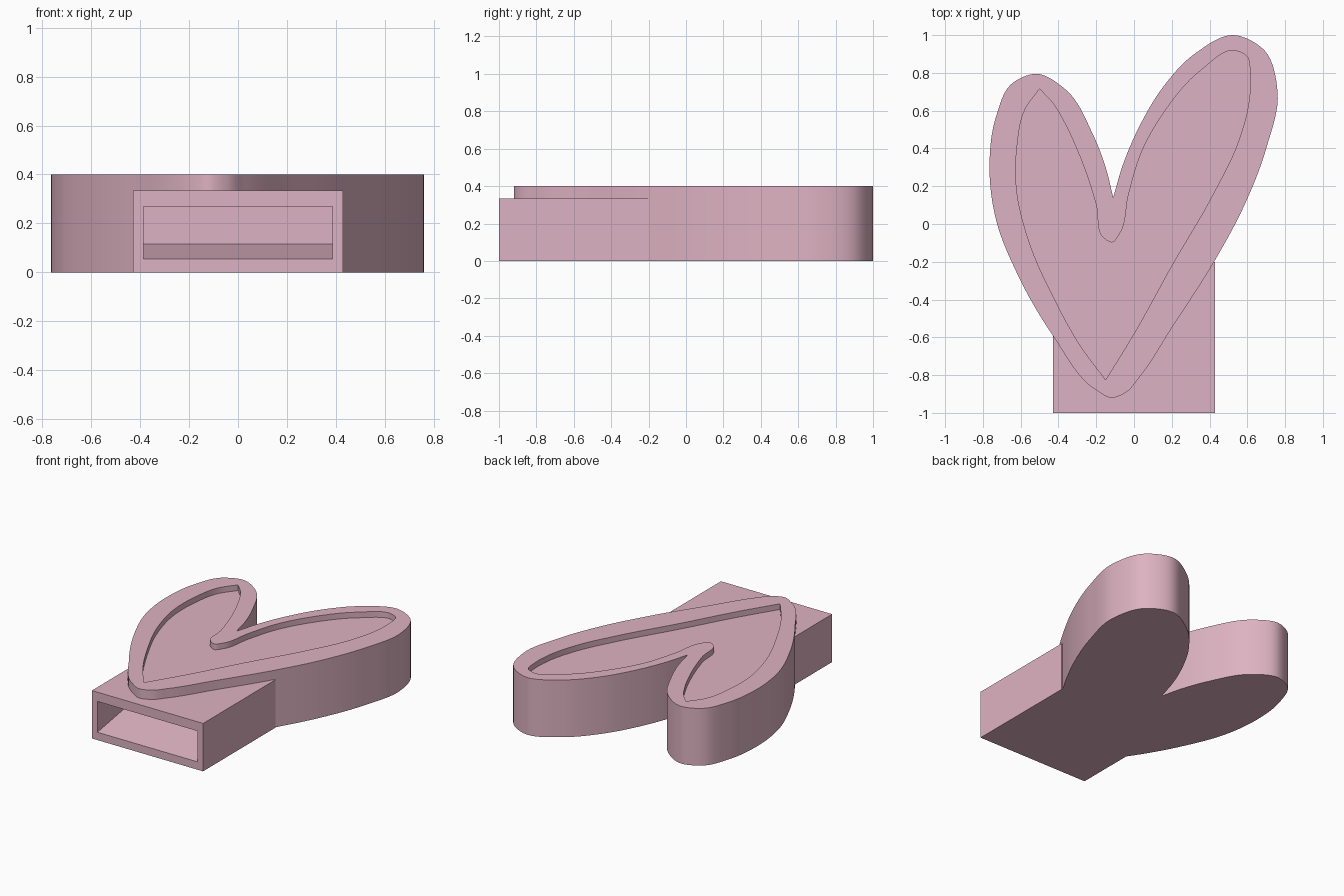
import bpy
import bmesh
import math
from mathutils import Vector

default = bpy.data.objects.get("Cube")
if default:
    bpy.data.objects.remove(default, do_unlink=True)

pink = bpy.data.materials.new("dusty pink")
pink.use_nodes = True
colour = (0.73, 0.45, 0.54, 1)
pink.diffuse_color = colour
pink.node_tree.nodes["Principled BSDF"].inputs["Base Color"].default_value = colour


def smooth_run(points, steps=8):
    """Chord-scaled spline through the points, leaving out the last one."""
    pts = [Vector(p) for p in points]
    last = len(pts) - 1
    tangents = []
    for i in range(last + 1):
        if 0 < i < last:
            before, after = pts[i] - pts[i - 1], pts[i + 1] - pts[i]
            a, b = before.length, after.length
            tangents.append((before / a * b + after / b * a) / (a + b))
        else:
            j = min(i, last - 1)
            tangents.append((pts[j + 1] - pts[j]).normalized())
    result = []
    for i in range(last):
        chord = (pts[i + 1] - pts[i]).length
        for k in range(steps):
            t = k / steps
            s = 1 - t
            result.append(pts[i] * (s * s * (1 + 2 * t))
                          + pts[i + 1] * (t * t * (3 - 2 * t))
                          + tangents[i] * (chord * t * s * s)
                          - tangents[i + 1] * (chord * t * t * s))
    return result


def prism(name, outline, offset, depth):
    """Extrude a closed 3D outline along the depth vector."""
    bm = bmesh.new()
    face = bm.faces.new([bm.verts.new(p) for p in outline])
    extruded = bmesh.ops.extrude_face_region(bm, geom=[face])
    moved = [g for g in extruded["geom"] if isinstance(g, bmesh.types.BMVert)]
    bmesh.ops.translate(bm, verts=moved, vec=depth)
    bmesh.ops.translate(bm, verts=bm.verts, vec=offset)
    bmesh.ops.recalc_face_normals(bm, faces=bm.faces)
    mesh = bpy.data.meshes.new(name)
    bm.to_mesh(mesh)
    bm.free()
    mesh.materials.append(pink)
    obj = bpy.data.objects.new(name, mesh)
    bpy.context.collection.objects.link(obj)
    return obj


def flat_shape(name, runs, bottom, top):
    outline = [p.to_3d() for run in runs for p in smooth_run(run)]
    return prism(name, outline, (0, 0, bottom), (0, 0, top - bottom))


def combine(target, tool, operation):
    """Apply a boolean and throw the tool away."""
    tool.hide_render = True
    mod = target.modifiers.new(operation, "BOOLEAN")
    mod.operation = operation
    mod.solver = "EXACT"
    mod.object = tool
    bpy.context.view_layer.objects.active = target
    bpy.ops.object.modifier_apply(modifier=mod.name)
    bpy.data.objects.remove(tool, do_unlink=True)


# Heart body: one smooth run from the notch, all the way round
heart_edge = [(-.11, .14), (-.06, .31), (.03, .52), (.15, .72), (.32, .9),
              (.53, 1), (.69, .92), (.76, .7), (.7, .4), (.58, .09),
              (.43, -.19), (.2, -.55), (.03, -.81), (-.04, -.89),
              (-.12, -.92), (-.2, -.88), (-.43, -.59), (-.62, -.26),
              (-.73, .02), (-.765, .3), (-.73, .57), (-.65, .74),
              (-.52, .795), (-.36, .71), (-.22, .48), (-.15, .3), (-.11, .14)]
heart = flat_shape("heart_body", [heart_edge], 0, 0.4)

# Shallow heart recess: corners at the bottom tip and the left lobe tip
tip, lobe = (-.15, -.825), (-.5, .715)
right_run = [tip, (0, -.58), (.2, -.22), (.42, .16), (.55, .43), (.61, .66),
             (.615, .79), (.595, .89), (.54, .917), (.35, .81), (.165, .6),
             (.04, .38), (-.03, .15), (-.075, -.05), (-.115, -.097),
             (-.16, -.075), (-.2, .1), (-.3, .39), (-.37, .54),
             (-.43, .64), lobe]
left_run = [lobe, (-.575, .61), (-.62, .4), (-.623, .2), (-.56, -.08),
            (-.42, -.4), (-.28, -.65), tip]
recess = flat_shape("recess_cutter", [right_run, left_run], 0.36, 0.5)

# Rectangular sleeve running into the heart
half = 0.43
sleeve = prism("sleeve", [(-half, -1, 0), (half, -1, 0), (half, -1, 0.335),
                          (-half, -1, 0.335)], (0, 0, 0), (0, 0.8, 0))

# Sleeve opening with a rising floor, given as a side profile
inner, front, back = 0.387, -1, -0.65
slot_profile = [(0, front, 0.055), (0, back, 0.115), (0, back, 0.27),
                (0, front, 0.27), (0, front - 0.1, 0.27),
                (0, front - 0.1, 0.055)]
slot = prism("slot_cutter", slot_profile, (-inner, 0, 0), (2 * inner, 0, 0))

combine(heart, sleeve, "UNION")
combine(heart, slot, "DIFFERENCE")
combine(heart, recess, "DIFFERENCE")
heart.name = "heart_with_sleeve"

# Smooth curved walls with sharp rims
bpy.ops.object.select_all(action="DESELECT")
heart.select_set(True)
bpy.context.view_layer.objects.active = heart
bpy.ops.object.shade_smooth_by_angle(angle=math.radians(30))
